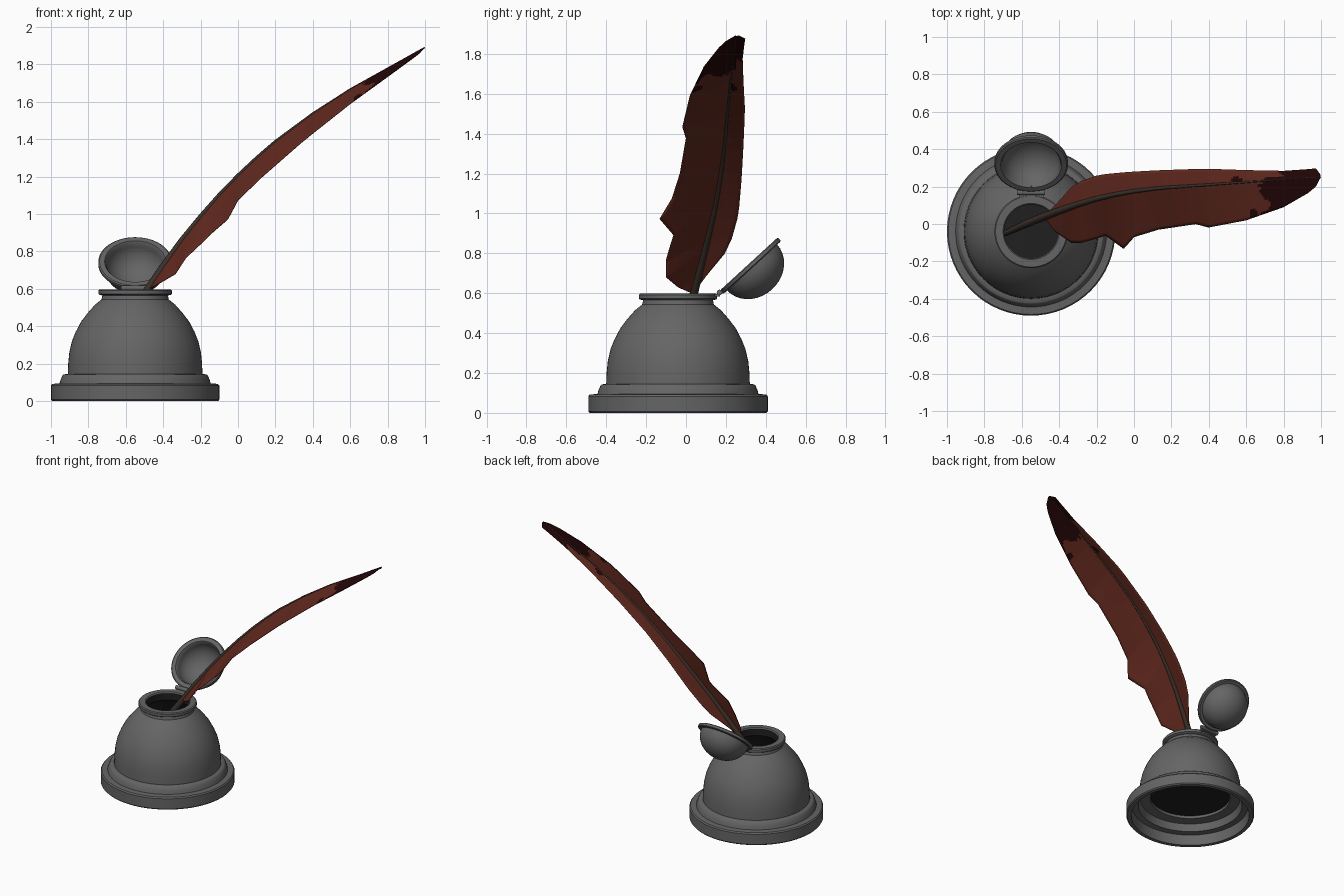
import bpy, bmesh, math
from mathutils import Vector, Matrix

if "Cube" in bpy.data.objects:
    bpy.data.objects.remove(bpy.data.objects["Cube"])


def material(name, rgb):
    m = bpy.data.materials.new(name)
    m.diffuse_color = (*rgb, 1)
    m.use_nodes = True
    m.node_tree.nodes["Principled BSDF"].inputs["Base Color"].default_value = m.diffuse_color
    return m


GREY = material("pewter grey", (0.13, 0.13, 0.13))
INK = material("ink black", (0.014, 0.014, 0.014))
BROWN = material("feather red brown", (0.122, 0.022, 0.013))
TIP = material("feather dark tip", (0.018, 0.002, 0.0025))
QUILL = material("quill dark brown", (0.042, 0.029, 0.022))


def finish(name, bm, mats, angle=35):
    bmesh.ops.recalc_face_normals(bm, faces=bm.faces)
    me = bpy.data.meshes.new(name)
    bm.to_mesh(me)
    bm.free()
    for m in mats:
        me.materials.append(m)
    ob = bpy.data.objects.new(name, me)
    bpy.context.collection.objects.link(ob)
    bpy.ops.object.select_all(action='DESELECT')
    bpy.context.view_layer.objects.active = ob
    ob.select_set(True)
    bpy.ops.object.shade_smooth_by_angle(angle=math.radians(angle))
    return ob


def lathe(name, profile, mats, matrix, closed=False, inner_from=None, steps=64):
    """Spin an (r, z) profile; segments in the inner_from range use material 1."""
    bm = bmesh.new()
    rings = []
    for r, z in profile:
        if r < 1e-5:
            rings.append([bm.verts.new((0, 0, z))] * steps)
        else:
            rings.append([bm.verts.new((r * math.cos(a), r * math.sin(a), z))
                          for a in (2 * math.pi * i / steps for i in range(steps))])
    n = len(rings)
    for k in range(n if closed else n - 1):
        p, q = rings[k], rings[(k + 1) % n]
        for i in range(steps):
            j = (i + 1) % steps
            f = bm.faces.new(list(dict.fromkeys((p[i], p[j], q[j], q[i]))))
            if inner_from and inner_from[0] <= k < inner_from[1]:
                f.material_index = 1
    bm.transform(matrix)
    return finish(name, bm, mats)


def interp(table, x, col):
    """Linear lookup of a column in a table sorted by its first column."""
    for a, b in zip(table, table[1:]):
        if x <= b[0]:
            t = max(0, (x - a[0]) / (b[0] - a[0]))
            return a[col] + t * (b[col] - a[col])
    return table[-1][col]


# Inkwell: stepped foot, dome, flared neck rim, dark hollow inside
CX, CY = -0.55, -0.04
outer = [(0.415, 0.0), (0.443, 0.0), (0.45, 0.008), (0.45, 0.083), (0.443, 0.092),
         (0.404, 0.095), (0.398, 0.115), (0.388, 0.138), (0.382, 0.143), (0.36, 0.145),
         (0.358, 0.20), (0.352, 0.26), (0.338, 0.32), (0.318, 0.37), (0.289, 0.425),
         (0.255, 0.47), (0.215, 0.515), (0.18, 0.543), (0.175, 0.565)]
rim = [(0.19, 0.568), (0.196, 0.573), (0.196, 0.592), (0.19, 0.598), (0.15, 0.598), (0.144, 0.59)]
inside = [(0.144, 0.54), (0.2, 0.5), (0.26, 0.43), (0.31, 0.33), (0.325, 0.25), (0.325, 0.17), (0.28, 0.165)]
under = [(0.28, 0.14), (0.35, 0.135), (0.365, 0.082), (0.408, 0.078)]
start = len(outer) + len(rim) - 1
lathe("inkwell_body", outer + rim + inside + under, [GREY, INK],
      Matrix.Translation((CX, CY, 0)), closed=True,
      inner_from=(start, start + len(inside)))
lathe("ink", [(0, 0.16), (0.3, 0.16), (0.3, 0.172), (0, 0.172)], [INK],
      Matrix.Translation((CX, CY, 0)))

# Open lid: hollow dome with a flat rim, tilted back on its hinge
dome = [(0.17 * math.cos(a), -0.025 - 0.148 * math.sin(a))
        for a in (math.radians(90 - 10 * i) for i in range(10))]
bowl = [(0.155 * math.cos(a), -0.012 - 0.138 * math.sin(a))
        for a in (math.radians(10 * i) for i in range(10))]
dome[0], bowl[-1] = (0, -0.173), (0, -0.15)
lip = [(0.19, -0.025), (0.197, -0.02), (0.197, -0.005), (0.19, 0.0), (0.163, 0.0)]
lathe("lid", dome + lip + bowl, [GREY],
      Matrix.Translation((CX, 0.315, 0.747)) @ Matrix.Rotation(math.radians(42.5), 4, 'X'))

# Hinge: pin with a leaf on each side
bm = bmesh.new()
bmesh.ops.create_cone(bm, cap_ends=True, segments=16, radius1=0.014, radius2=0.014, depth=0.15,
                      matrix=Matrix.Translation((CX, 0.168, 0.604)) @ Matrix.Rotation(math.pi / 2, 4, 'Y'))
for loc, size, rot in (((CX, 0.15, 0.59), (0.13, 0.04, 0.014), 0),
                       ((CX, 0.19, 0.615), (0.09, 0.05, 0.014), 42.5)):
    bmesh.ops.create_cube(bm, size=1, matrix=Matrix.Translation(loc)
                          @ Matrix.Rotation(math.radians(rot), 4, 'X') @ Matrix.Diagonal((*size, 1)))
finish("hinge", bm, [GREY])

# Quill shaft: tapered tube along a curved path (x, y, z, radius)
SHAFT = [(-0.73, -0.065, 0.22, 0.003), (-0.69, -0.05, 0.285, 0.016), (-0.58, 0.0, 0.455, 0.021),
         (-0.48, 0.04, 0.60, 0.021), (-0.4, 0.07, 0.72, 0.019), (-0.3, 0.105, 0.86, 0.016),
         (-0.2, 0.135, 0.985, 0.014), (-0.1, 0.158, 1.10, 0.0125), (0.0, 0.175, 1.205, 0.011),
         (0.1, 0.188, 1.30, 0.010), (0.2, 0.197, 1.388, 0.0085), (0.4, 0.21, 1.537, 0.007),
         (0.6, 0.224, 1.667, 0.0055), (0.8, 0.238, 1.78, 0.004), (0.985, 0.252, 1.885, 0.002)]
bm = bmesh.new()
rings = []
pts = [Vector(s[:3]) for s in SHAFT]
for i, p in enumerate(pts):
    d = (pts[min(i + 1, len(pts) - 1)] - pts[max(i - 1, 0)]).normalized()
    u = d.cross(Vector((0, 0, 1))).normalized()
    v = u.cross(d)
    rings.append([bm.verts.new(p + SHAFT[i][3] * (math.cos(a) * u + math.sin(a) * v))
                  for a in (math.tau * k / 10 for k in range(10))])
for p, q in zip(rings, rings[1:]):
    for k in range(10):
        bm.faces.new((p[k], p[k - 1], q[k - 1], q[k]))
bm.faces.new(rings[0])
bm.faces.new(rings[-1])
finish("quill_shaft", bm, [QUILL], 60)

# Feather vane: ragged near edge and smooth far edge (x, near y, near z, far y, far z)
EDGE = [(-0.475, 0.03, 0.60, 0.045, 0.61), (-0.42, -0.04, 0.63, 0.10, 0.685),
        (-0.335, -0.10, 0.68, 0.195, 0.80), (-0.28, -0.10, 0.765, 0.23, 0.875),
        (-0.20, -0.078, 0.84, 0.258, 0.975), (-0.15, -0.062, 0.89, 0.267, 1.035),
        (-0.055, -0.132, 0.972, 0.276, 1.14), (0.0, -0.07, 1.075, 0.28, 1.195),
        (0.13, -0.03, 1.2, 0.287, 1.32), (0.33, 0.0, 1.375, 0.294, 1.48),
        (0.40, -0.018, 1.432, 0.295, 1.53), (0.60, 0.02, 1.59, 0.288, 1.66),
        (0.80, 0.09, 1.735, 0.284, 1.775), (0.93, 0.165, 1.83, 0.293, 1.85),
        (0.972, 0.20, 1.862, 0.297, 1.874), (0.997, 0.25, 1.892, 0.262, 1.892)]
xs = []
for a, b in zip(EDGE, EDGE[1:]):
    n = max(1, round((b[0] - a[0]) / 0.01))
    xs += [a[0] + (b[0] - a[0]) * i / n for i in range(n)]
xs.append(EDGE[-1][0])
bm = bmesh.new()
rows = []
for x in xs:
    near, far, mid = (Vector((x, interp(t, x, c), interp(t, x, c + 1)))
                      for t, c in ((EDGE, 1), (EDGE, 3), (SHAFT, 1)))
    line = [near.lerp(mid, k / 12) for k in range(12)] + [mid.lerp(far, k / 6) for k in range(7)]
    rows.append([bm.verts.new(p) for p in line])
for p, q in zip(rows, rows[1:]):
    for k in range(18):
        f = bm.faces.new((p[k], q[k], q[k + 1], p[k + 1]))
        c = f.calc_center_median()
        # blotchy dark tip: wavy border, a tongue along the shaft, later on the far side
        border = 0.70 - 0.03 * math.sin(c.y * 45) + (0.07 if k >= 14 else -0.03 if k >= 10 else 0)
        blot = math.hypot(c.x - 0.64, c.y - 0.055) < 0.025 or math.hypot((c.x - 0.55) / 2, c.y - 0.235) < 0.016
        f.material_index = int(c.x > border or blot)
vane = finish("feather_vane", bm, [BROWN, TIP], 40)
thick = vane.modifiers.new("thickness", 'SOLIDIFY')
thick.thickness = 0.004
thick.offset = 0
